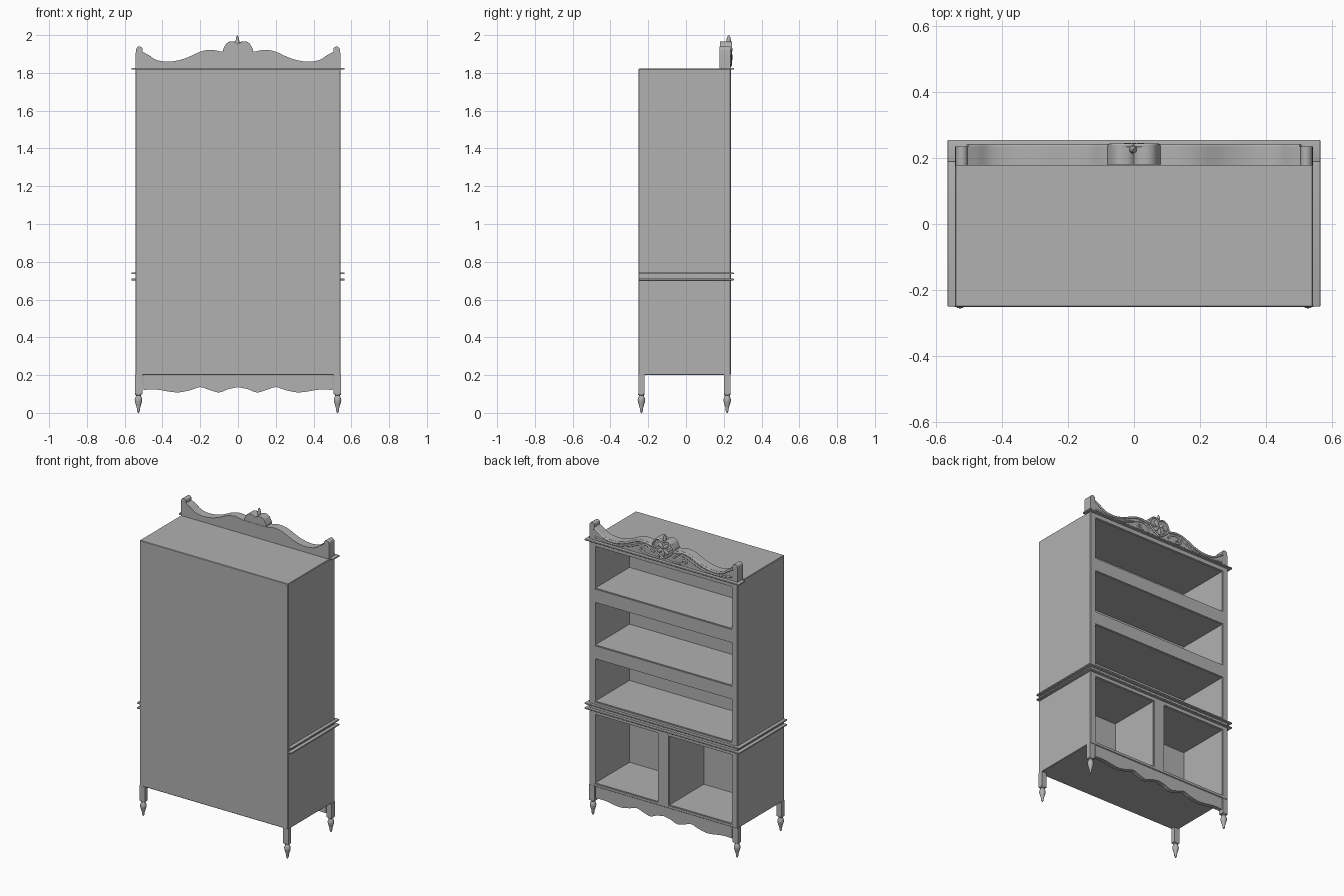
import bpy, bmesh, math
from mathutils import Vector

if "Cube" in bpy.data.objects:
    bpy.data.objects.remove(bpy.data.objects["Cube"])

grey = bpy.data.materials.new('dark_grey')
grey.diffuse_color = (0.44, 0.44, 0.44, 1)
grey.use_nodes = True
grey.node_tree.nodes["Principled BSDF"].inputs["Base Color"].default_value = grey.diffuse_color


def finish(name, bm, angle=None):
    bmesh.ops.recalc_face_normals(bm, faces=bm.faces)
    me = bpy.data.meshes.new(name)
    bm.to_mesh(me)
    bm.free()
    me.materials.append(grey)
    ob = bpy.data.objects.new(name, me)
    bpy.context.collection.objects.link(ob)
    if angle:
        bpy.ops.object.select_all(action='DESELECT')
        ob.select_set(True)
        bpy.context.view_layer.objects.active = ob
        bpy.ops.object.shade_smooth_by_angle(angle=math.radians(angle))
    return ob


def add_box(bm, x0, x1, y0, y1, z0, z1, bevel=0, seg=1):
    vs = bmesh.ops.create_cube(bm, size=1)['verts']
    for v in vs:
        v.co = Vector(((x0 + x1) / 2 + v.co.x * (x1 - x0),
                       (y0 + y1) / 2 + v.co.y * (y1 - y0),
                       (z0 + z1) / 2 + v.co.z * (z1 - z0)))
    if bevel:
        edges = list({e for v in vs for e in v.link_edges})
        bmesh.ops.bevel(bm, geom=edges, offset=bevel, segments=seg,
                        profile=0.5, affect='EDGES')


def box(name, *dims, bevel=0, seg=1):
    bm = bmesh.new()
    add_box(bm, *dims, bevel=bevel, seg=seg)
    return finish(name, bm, 35 if seg > 1 else None)


def spline(pts, n=6):
    # Catmull-Rom through 2D points
    p = [Vector(q) for q in pts]
    p = [2 * p[0] - p[1]] + p + [2 * p[-1] - p[-2]]
    out = []
    for i in range(1, len(p) - 2):
        a, b, c, d = p[i - 1:i + 3]
        for k in range(n):
            t = k / n
            out.append(0.5 * (2 * b + (c - a) * t + (2 * a - 5 * b + 4 * c - d) * t * t
                              + (3 * b - a - 3 * c + d) * t ** 3))
    return out + [p[-2]]


def mirrored(half):
    # half runs from x=0 outwards
    return [Vector((-q.x, q.y)) for q in reversed(half[1:])] + list(half)


def slab(name, outline, y0, y1):
    bm = bmesh.new()
    f = bm.faces.new([bm.verts.new((q[0], y0, q[1])) for q in outline])
    r = bmesh.ops.extrude_face_region(bm, geom=[f])
    for v in r['geom']:
        if isinstance(v, bmesh.types.BMVert):
            v.co.y = y1
    return finish(name, bm, 30)


def tube(name, pts, y, r):
    cu = bpy.data.curves.new(name, 'CURVE')
    cu.dimensions = '3D'
    cu.bevel_depth = r
    cu.bevel_resolution = 2
    cu.use_fill_caps = True
    cu.materials.append(grey)
    s = cu.splines.new('POLY')
    s.points.add(len(pts) - 1)
    for q, p in zip(pts, s.points):
        p.co = (q[0], y, q[1], 1)
    ob = bpy.data.objects.new(name, cu)
    bpy.context.collection.objects.link(ob)


# Carcass with five open compartments cut from the +y side
body = box('carcass', -0.543, 0.543, -0.252, 0.237, 0.2, 1.822, bevel=0.003)
openings = [(-0.5, 0.5, 1.51, 1.785), (-0.5, 0.5, 1.135, 1.415), (-0.5, 0.5, 0.763, 1.042),
            (-0.5, -0.043, 0.222, 0.675), (0.043, 0.5, 0.222, 0.675)]
for depth, grow in ((-0.125, 0), (0.232, 0.005)):
    bm = bmesh.new()
    for x0, x1, z0, z1 in openings:
        add_box(bm, x0 - grow, x1 + grow, depth, 0.3, z0 - grow, z1 + grow)
    cutter = finish('opening_cutter', bm)
    cutter.hide_render = True
    m = body.modifiers.new('openings', 'BOOLEAN')
    m.operation = 'DIFFERENCE'
    m.solver = 'EXACT'
    m.object = cutter
    bpy.context.view_layer.objects.active = body
    bpy.ops.object.modifier_apply(modifier=m.name)
    bpy.data.objects.remove(cutter)

# Waist mouldings and cornice strip
for name, z in (('waist_moulding_lower', 0.707), ('waist_moulding_upper', 0.739)):
    box(name, -0.565, 0.565, -0.25, 0.253, z - 0.005, z + 0.005, bevel=0.003, seg=3)
box('cornice_moulding', -0.565, 0.565, 0.188, 0.255, 1.817, 1.827, bevel=0.003, seg=3)

# Legs: square block with a turned tapering foot
foot = [(0.010, 0.104), (0.017, 0.100), (0.017, 0.096), (0.012, 0.092), (0.016, 0.083),
        (0.020, 0.070), (0.019, 0.060), (0.013, 0.040), (0.008, 0.022), (0.008, 0.012), (0.003, 0)]
for sx in (-1, 1):
    for end, y, hy in (('back', -0.236, 0.015), ('front', 0.218, 0.017)):
        bm = bmesh.new()
        add_box(bm, sx * 0.525 - 0.019, sx * 0.525 + 0.019, y - hy, y + hy, 0.1, 0.203)
        rings = []
        for r, z in foot:
            rings.append([bm.verts.new((sx * 0.527 + r * math.cos(a * math.tau / 16),
                                        y + r * math.sin(a * math.tau / 16), z)) for a in range(16)])
        for a, b in zip(rings, rings[1:]):
            for i in range(16):
                bm.faces.new((a[i], a[(i + 1) % 16], b[(i + 1) % 16], b[i]))
        bm.faces.new(rings[0])
        bm.faces.new(rings[-1])
        finish('leg_' + end, bm, 35)

# Scalloped apron
wave = mirrored(spline([(0, 0.136), (0.05, 0.126), (0.085, 0.112), (0.11, 0.109), (0.15, 0.121),
                        (0.2, 0.136), (0.25, 0.121), (0.31, 0.109), (0.36, 0.112), (0.43, 0.123), (0.5, 0.122)]))
slab('apron', wave + [(0.5, 0.203), (-0.5, 0.203)], 0.205, 0.232)

# Crest board with scrolled ears
crest_line = spline([(0, 1.912), (0.08, 1.912), (0.14, 1.922), (0.2, 1.912), (0.28, 1.877),
                     (0.36, 1.86), (0.43, 1.868), (0.475, 1.895), (0.505, 1.912)])
ear = spline([(0.505, 1.912), (0.507, 1.932), (0.522, 1.940), (0.538, 1.930), (0.542, 1.90)], 4)
top = mirrored(crest_line + ear[1:])
slab('crest_board', top + [(0.542, 1.82), (-0.542, 1.82)], 0.178, 0.235)

# Raised rims and swags on the crest face
tube('crest_rim', [q - Vector((0, 0.008)) for q in mirrored(crest_line)], 0.235, 0.007)
for sx in (-1, 1):
    swag = spline([(0.07, 1.86), (0.11, 1.892), (0.16, 1.892), (0.23, 1.864), (0.30, 1.842), (0.40, 1.836), (0.5, 1.85)])
    tube('crest_swag', [(sx * q.x, q.y) for q in swag], 0.234, 0.006)
    scroll = spline([(0.03, 1.835), (0.09, 1.835), (0.15, 1.845), (0.17, 1.86), (0.15, 1.868), (0.135, 1.858)])
    tube('crest_scroll', [(sx * q.x, q.y) for q in scroll], 0.234, 0.006)

# Central two-lobed cartouche
lobe = spline([(0, 1.952), (0.015, 1.963), (0.04, 1.966), (0.06, 1.957), (0.073, 1.937),
               (0.08, 1.915), (0.066, 1.885), (0.033, 1.858), (0.0, 1.838)], 5)
loop = lobe + [Vector((-q.x, q.y)) for q in reversed(lobe[1:-1])]
slab('cartouche', loop, 0.18, 0.238)
tube('cartouche_rim', [q + (Vector((0, 1.905)) - q) * 0.08 for q in loop + loop[:1]], 0.238, 0.006)

# Carved leaves and finial
bm = bmesh.new()
for deg in (-125, -45, 45, 125, 180):
    a = math.radians(deg)
    d, s = Vector((math.sin(a), 0, math.cos(a))), Vector((math.cos(a), 0, -math.sin(a)))
    for v in bmesh.ops.create_uvsphere(bm, u_segments=12, v_segments=8, radius=1)['verts']:
        c = v.co.copy()
        v.co = Vector((0, 0.238, 1.905)) + d * (0.026 + 0.024 * c.z) + s * 0.012 * c.x + Vector((0, 0.008 * c.y, 0))
finish('carved_leaves', bm, 60)
bm = bmesh.new()
for v in bmesh.ops.create_uvsphere(bm, u_segments=12, v_segments=10, radius=1)['verts']:
    w = 0.011 * (1 - 0.4 * v.co.z)
    v.co = Vector((-0.003 + w * v.co.x, 0.226 + 0.012 * v.co.y, 1.962 + 0.038 * v.co.z))
finish('finial', bm, 60)
